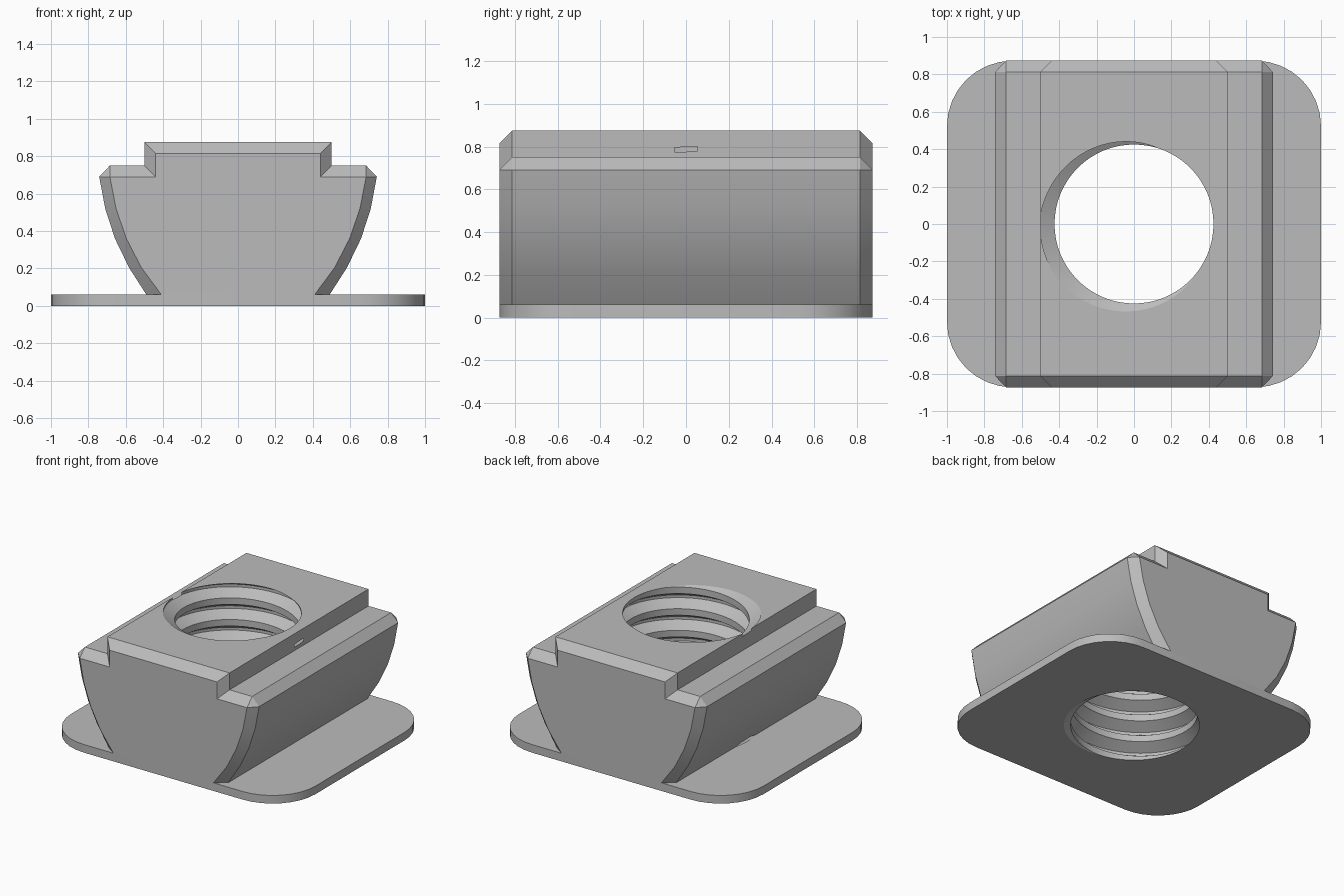
import bpy, bmesh, math

if "Cube" in bpy.data.objects:
    bpy.data.objects.remove(bpy.data.objects["Cube"], do_unlink=True)

steel = bpy.data.materials.new("plain grey steel")
steel.use_nodes = True
GREY = (0.5, 0.5, 0.5, 1)
steel.diffuse_color = GREY
steel.node_tree.nodes["Principled BSDF"].inputs["Base Color"].default_value = GREY

HALF_DEPTH, CHAMFER, FLANGE_TOP = 0.873, 0.06, 0.06


def make_object(name, bm):
    bmesh.ops.remove_doubles(bm, verts=bm.verts, dist=1e-5)
    bmesh.ops.recalc_face_normals(bm, faces=bm.faces)
    mesh = bpy.data.meshes.new(name)
    bm.to_mesh(mesh)
    bm.free()
    mesh.materials.append(steel)
    obj = bpy.data.objects.new(name, mesh)
    bpy.context.collection.objects.link(obj)
    return obj


def loft(name, rings):
    """Skin a list of closed point rings and cap both ends."""
    bm = bmesh.new()
    loops = [[bm.verts.new(p) for p in ring] for ring in rings]
    for a, b in zip(loops, loops[1:]):
        for i in range(len(a)):
            k = (i + 1) % len(a)
            bm.faces.new((a[i], a[k], b[k], b[i]))
    bm.faces.new(loops[0])
    bm.faces.new(loops[-1])
    return make_object(name, bm)


# Thin flange with rounded corners
def flange_ring(z, radius=0.35, steps=8):
    ring = []
    for q, (sx, sy) in enumerate([(1, 1), (-1, 1), (-1, -1), (1, -1)]):
        for s in range(steps + 1):
            a = math.pi / 2 * (q + s / steps)
            ring.append((sx * (1 - radius) + radius * math.cos(a),
                         sy * (HALF_DEPTH - radius) + radius * math.sin(a), z))
    return ring


flange = loft("base_flange", [flange_ring(0), flange_ring(FLANGE_TOP)])

# Shouldered body: full section and the inset section at its bevelled ends
full = [(0.49, FLANGE_TOP), (0.583, 0.205), (0.658, 0.36), (0.71, 0.52),
        (0.742, 0.69), (0.685, 0.75), (0.5, 0.75), (0.5, 0.875)]
inset = [(0.41, FLANGE_TOP), (0.517, 0.205), (0.597, 0.36), (0.652, 0.52),
         (0.685, 0.69), (0.685, 0.69), (0.44, 0.69), (0.44, 0.815)]


def section(half, y):
    outline = half + [(-x, z) for x, z in reversed(half)]
    return [(x, y, z) for x, z in outline]


inner_y = HALF_DEPTH - CHAMFER
body = loft("nut_body", [section(inset, -HALF_DEPTH), section(full, -inner_y),
                         section(full, inner_y), section(inset, HALF_DEPTH)])


# Right-handed helical thread used to cut the bore
def thread_cutter(pitch=0.16, root=0.503, crest=0.425, turns=9, n=64):
    root_flat, crest_flat = 0.01, 0.056
    profile = [(root, -root_flat), (root, root_flat),
               (crest, crest_flat), (crest, pitch - crest_flat)]
    start = 0.787 - 7 * pitch
    last = turns * 4
    bm = bmesh.new()
    columns = []
    for i in range(n):
        a = 2 * math.pi * i / n
        col = []
        for j in range(last + (5 if i == 0 else 1)):
            r, dz = profile[j % 4]
            z = start + pitch * (j // 4 + i / n) + dz
            col.append(bm.verts.new((r * math.cos(a), r * math.sin(a), z)))
        columns.append(col)

    def vert(i, j):
        return columns[i][j] if i < n else columns[0][j + 4]

    for i in range(n):
        for j in range(last):
            bm.faces.new((vert(i, j), vert(i + 1, j),
                          vert(i + 1, j + 1), vert(i, j + 1)))
    for j in (0, last):
        rim = [vert(i, j) for i in range(n + 1)]
        rim += [columns[0][j + k] for k in (3, 2, 1)]
        hub = bm.verts.new((0, 0, sum(v.co.z for v in rim) / len(rim)))
        for k in range(len(rim)):
            bm.faces.new((rim[k], rim[(k + 1) % len(rim)], hub))
    return make_object("thread_cutter", bm)


cutter = thread_cutter()
cutter.hide_render = True

# Cut the bore, then smooth the curved faces only
for part in (flange, body):
    bpy.ops.object.select_all(action="DESELECT")
    part.select_set(True)
    bpy.context.view_layer.objects.active = part
    mod = part.modifiers.new("threaded_bore", "BOOLEAN")
    mod.operation, mod.solver, mod.object = "DIFFERENCE", "EXACT", cutter
    bpy.ops.object.modifier_apply(modifier=mod.name)
    bpy.ops.object.shade_smooth_by_angle(angle=math.radians(25))

bpy.data.objects.remove(cutter, do_unlink=True)
